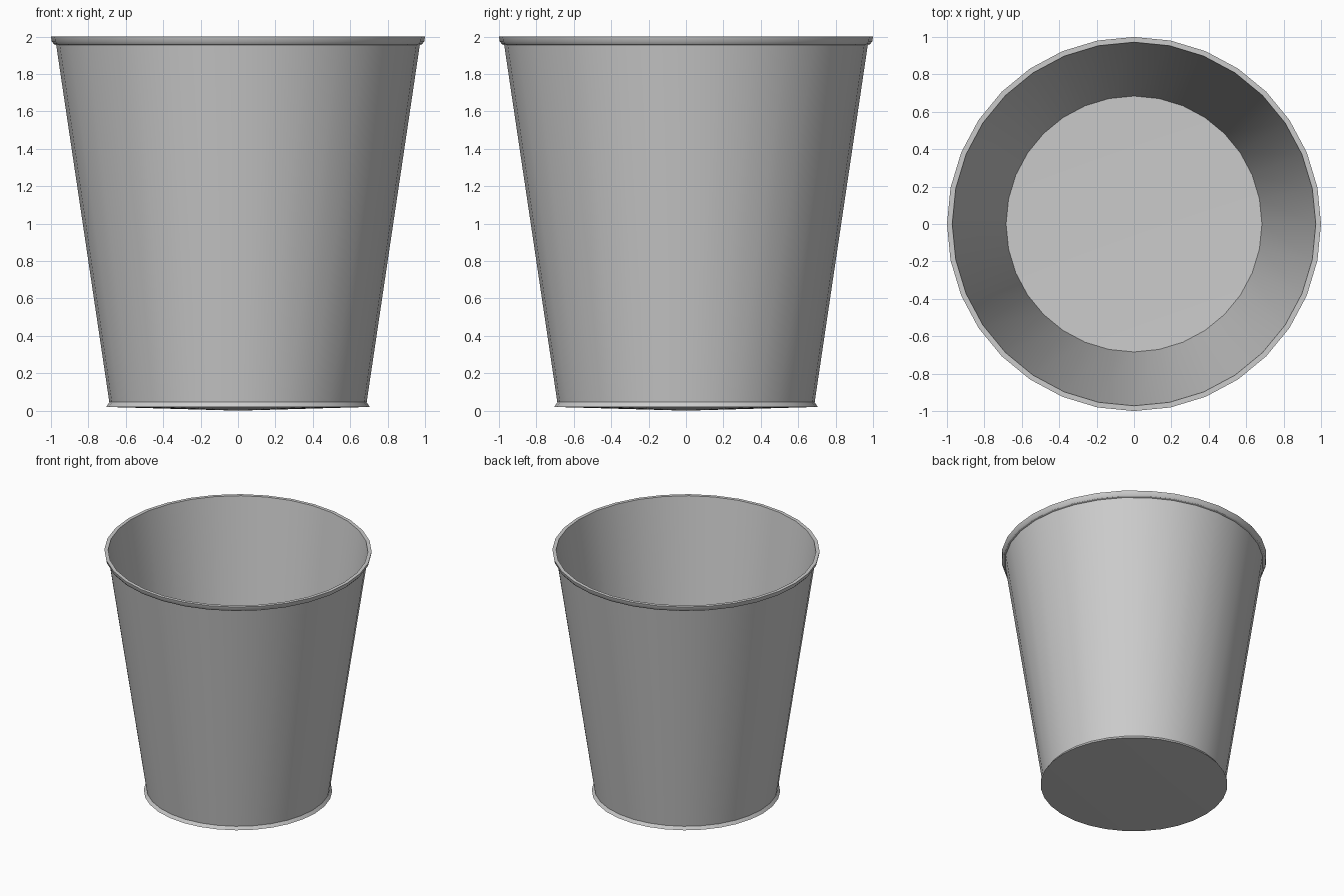
import bpy, bmesh, math

if "Cube" in bpy.data.objects:
    bpy.data.objects.remove(bpy.data.objects["Cube"])

SIDES = 32


def lathe(name, profile):
    """Revolve an (r, z) profile around z; r = 0 points become poles."""
    bm = bmesh.new()
    rings = []
    for r, z in profile:
        if r == 0:
            rings.append([bm.verts.new((0, 0, z))] * SIDES)
        else:
            rings.append([bm.verts.new((r * math.cos(2 * math.pi * i / SIDES),
                                        r * math.sin(2 * math.pi * i / SIDES), z))
                          for i in range(SIDES)])
    for a, b in zip(rings, rings[1:]):
        for i in range(SIDES):
            j = (i + 1) % SIDES
            quad = list(dict.fromkeys((a[i], a[j], b[j], b[i])))
            bm.faces.new(quad)
    bmesh.ops.recalc_face_normals(bm, faces=bm.faces)
    mesh = bpy.data.meshes.new(name)
    bm.to_mesh(mesh)
    bm.free()
    obj = bpy.data.objects.new(name, mesh)
    bpy.context.collection.objects.link(obj)
    bpy.ops.object.select_all(action='DESELECT')
    bpy.context.view_layer.objects.active = obj
    obj.select_set(True)
    bpy.ops.object.shade_smooth_by_angle(angle=math.radians(30))
    return obj


# Bucket: underside, foot flare, outer wall, rolled rim, inner wall, floor
lathe("bucket", [
    (0, 0.0), (0.705, 0.02), (0.688, 0.045),
    (0.972, 1.955), (0.985, 1.96), (0.996, 1.975), (1.0, 2.0),
    (0.972, 2.0), (0.684, 0.035), (0, 0.02),
])
